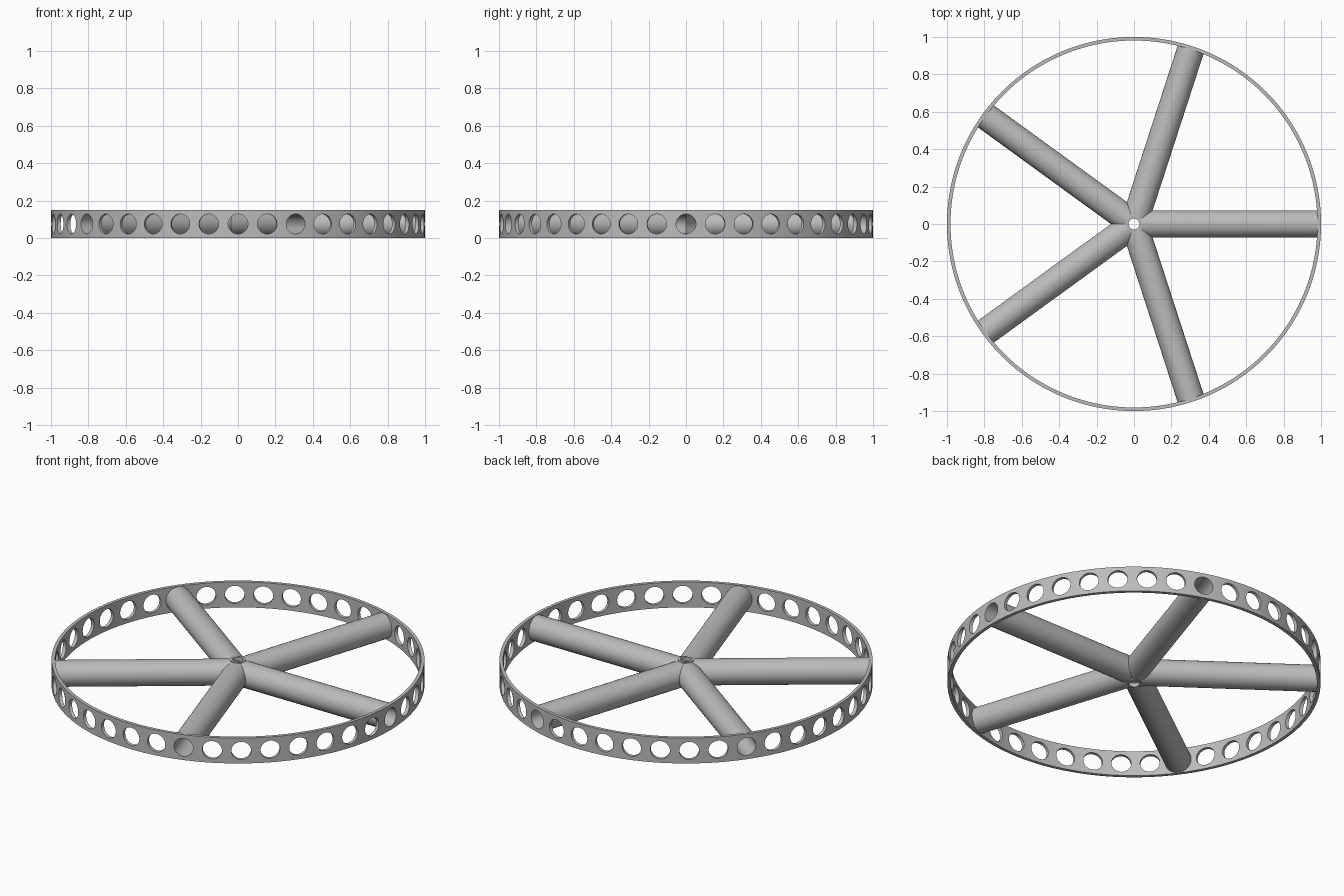
import bpy
from math import pi, cos, sin, radians

if "Cube" in bpy.data.objects:
    bpy.data.objects.remove(bpy.data.objects["Cube"])

MID = 0.075        # height of the spoke axes
HOLE = 0.053       # radius of rim holes and spoke bores
SPOKES = [i * 2 * pi / 5 for i in range(5)]
HOLES = [i * 2 * pi / 40 for i in range(40)]

grey = bpy.data.materials.new("grey metal")
grey.use_nodes = True
colour = (0.5, 0.5, 0.5, 1)
grey.diffuse_color = colour
grey.node_tree.nodes["Principled BSDF"].inputs["Base Color"].default_value = colour


def upright(name, radius, low, high, sides=48):
    bpy.ops.mesh.primitive_cylinder_add(vertices=sides, radius=radius, depth=high - low,
                                        location=(0, 0, (low + high) / 2))
    obj = bpy.context.object
    obj.name = name
    return obj


def radial(name, radius, start, end, angle):
    # cylinder lying along a wheel radius
    mid = (start + end) / 2
    bpy.ops.mesh.primitive_cylinder_add(vertices=48, radius=radius, depth=end - start,
                                        location=(mid * cos(angle), mid * sin(angle), MID),
                                        rotation=(0, pi / 2, angle))
    obj = bpy.context.object
    obj.name = name
    return obj


def boolean(target, tool, operation):
    tool.hide_render = True
    mod = target.modifiers.new("cut", 'BOOLEAN')
    mod.operation = operation
    mod.solver = 'EXACT'
    mod.object = tool
    bpy.context.view_layer.objects.active = target
    bpy.ops.object.modifier_apply(modifier=mod.name)
    bpy.data.objects.remove(tool)


def finish(obj):
    obj.data.materials.clear()
    obj.data.materials.append(grey)
    bpy.ops.object.select_all(action='DESELECT')
    obj.select_set(True)
    bpy.context.view_layer.objects.active = obj
    bpy.ops.object.shade_smooth_by_angle(angle=radians(30))


# Thin rim with a row of round holes
rim = upright("rim", 1.0, 0, 2 * MID, 160)
boolean(rim, upright("rim_inside", 0.981, -0.1, 0.3, 160), 'DIFFERENCE')
drills = [radial("drill", HOLE, 0.9, 1.1, a) for a in HOLES]
bpy.ops.object.select_all(action='DESELECT')
for drill in drills:
    drill.select_set(True)
bpy.context.view_layer.objects.active = drills[0]
bpy.ops.object.join()
boolean(rim, drills[0], 'DIFFERENCE')
finish(rim)

# Five tubular spokes merged with a small hub
spokes = upright("spokes_and_hub", 0.043, 0, 2 * MID)
for a in SPOKES:
    boolean(spokes, radial("spoke", 0.0725, 0, 0.988, a), 'UNION')
for a in SPOKES:
    boolean(spokes, radial("bore", HOLE, 0, 1.1, a), 'DIFFERENCE')
boolean(spokes, upright("axle_hole", 0.029, -0.1, 0.3), 'DIFFERENCE')
finish(spokes)
